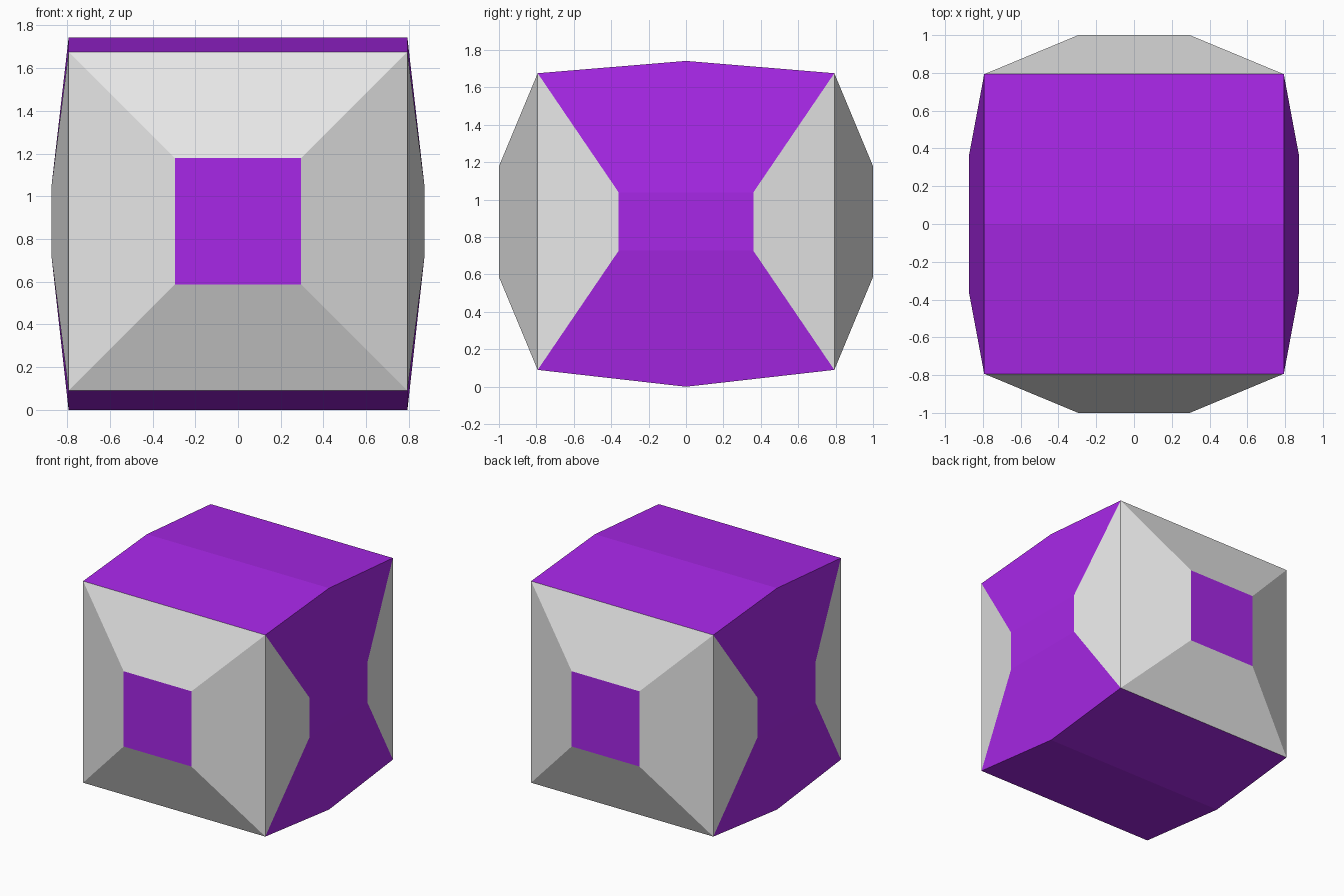
import bpy
import bmesh

old = bpy.data.objects.get("Cube")
if old:
    bpy.data.objects.remove(old, do_unlink=True)


def material(name, color):
    mat = bpy.data.materials.new(name)
    mat.use_nodes = True
    mat.diffuse_color = color
    mat.node_tree.nodes["Principled BSDF"].inputs["Base Color"].default_value = color
    return mat


HALF = 0.793                    # half side of the cube
CENTRE_Z = 0.883
TOP_RIDGE, BOTTOM_RIDGE = 1.742, 0.0
# Raised panel centres: normal axis -> half extents in x, y, z
PANELS = {0: (0.874, 0.36, 0.156), 1: (0.295, 1.0, 0.296)}

bm = bmesh.new()
bmesh.ops.create_cube(bm, size=2 * HALF)

# Front, back and sides: inset each face and push the middle outwards
for axis, extents in PANELS.items():
    faces = [f for f in bm.faces if abs(f.normal[axis]) > 0.9]
    bmesh.ops.inset_individual(bm, faces=faces, thickness=0.2)
    for face in faces:
        for vert in face.verts:
            for i in range(3):
                vert.co[i] = extents[i] if vert.co[i] > 0 else -extents[i]

# Top and bottom: split across the middle and lift into shallow ridges
rails = [e for e in bm.edges
         if all(abs(abs(v.co.z) - HALF) < 0.001 for v in e.verts)
         and abs(e.verts[0].co.y - e.verts[1].co.y) > HALF]
bmesh.ops.subdivide_edges(bm, edges=rails, cuts=1)
for vert in bm.verts:
    if abs(vert.co.y) < 0.001:
        vert.co.z = (TOP_RIDGE if vert.co.z > 0 else BOTTOM_RIDGE) - CENTRE_Z

# Light bevels surround the purple panels, by distance from the middle
for face in bm.faces:
    face.material_index = int(0.5 < abs(face.calc_center_median().y) < 0.98)
bmesh.ops.recalc_face_normals(bm, faces=bm.faces)
bmesh.ops.translate(bm, verts=bm.verts, vec=(0, 0, CENTRE_Z))

mesh = bpy.data.meshes.new("faceted_block")
bm.to_mesh(mesh)
bm.free()
mesh.materials.append(material("purple", (0.40, 0.021, 0.82, 1)))
mesh.materials.append(material("white", (0.8, 0.8, 0.8, 1)))
block = bpy.data.objects.new("faceted_block", mesh)
bpy.context.collection.objects.link(block)
